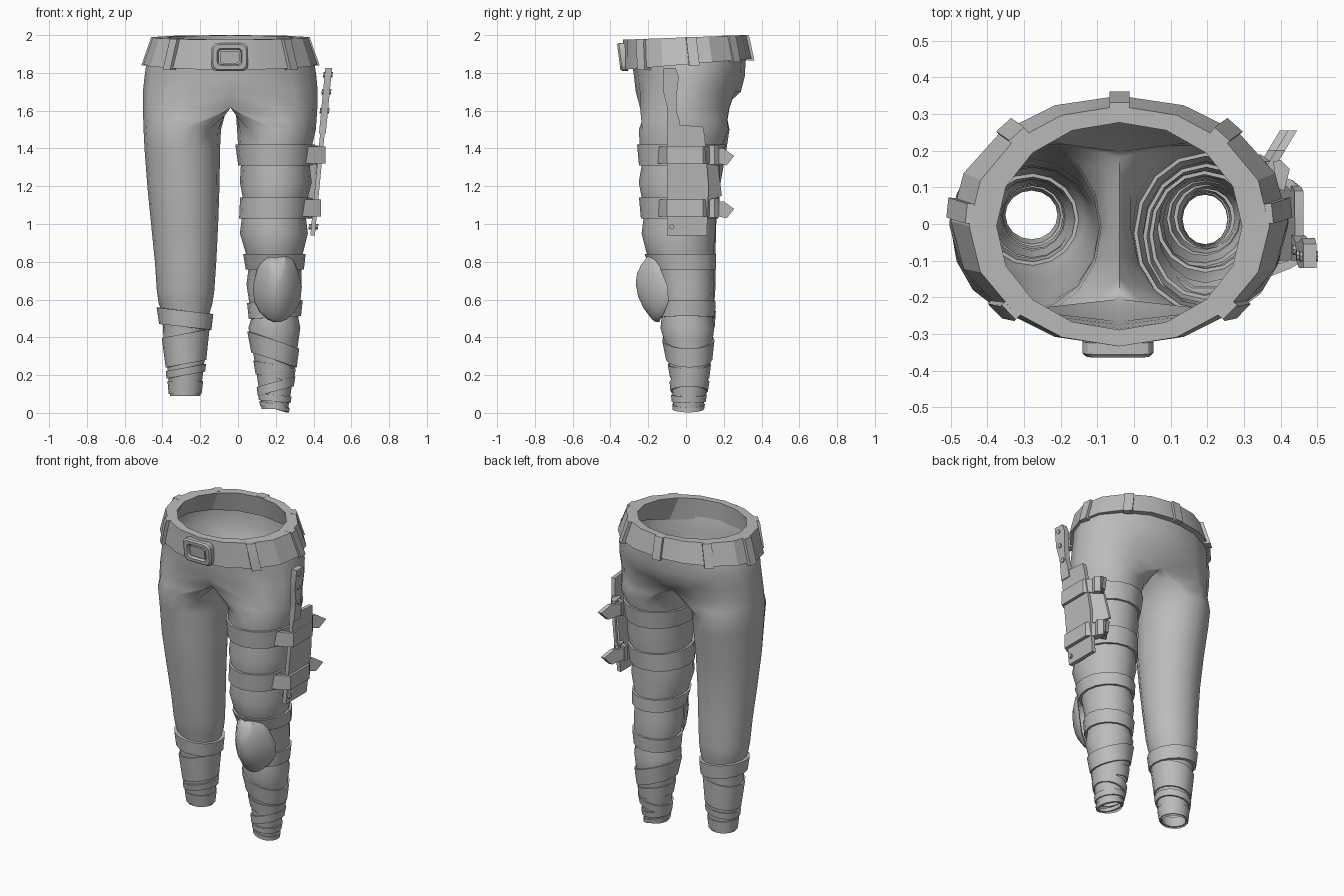
import bpy, bmesh, math
from mathutils import Vector

if "Cube" in bpy.data.objects:
    bpy.data.objects.remove(bpy.data.objects["Cube"])

N = 16
CX = -0.04  # body centre line
ANG = [2 * math.pi * i / N for i in range(N)]
gray = bpy.data.materials.new("cloth gray")
gray.diffuse_color = (0.5, 0.5, 0.5, 1)
gray.use_nodes = True
gray.node_tree.nodes["Principled BSDF"].inputs["Base Color"].default_value = gray.diffuse_color


def finish(name, bm, smooth=30):
    bmesh.ops.recalc_face_normals(bm, faces=bm.faces)
    me = bpy.data.meshes.new(name)
    bm.to_mesh(me)
    bm.free()
    me.materials.append(gray)
    ob = bpy.data.objects.new(name, me)
    bpy.context.collection.objects.link(ob)
    bpy.ops.object.select_all(action='DESELECT')
    ob.select_set(True)
    bpy.context.view_layer.objects.active = ob
    bpy.ops.object.shade_smooth_by_angle(angle=math.radians(smooth))
    return ob


def loft(bm, rings, closed=False):
    vs = [[bm.verts.new(p) for p in r] for r in rings]
    pairs = list(zip(vs, vs[1:])) + ([(vs[-1], vs[0])] if closed else [])
    for a, b in pairs:
        n = len(a)
        for i in range(n):
            bm.faces.new((a[i], a[(i + 1) % n], b[(i + 1) % n], b[i]))


def prism(name, pts, place):
    """Closed outline extruded between place(p, 0) and place(p, 1)."""
    bm = bmesh.new()
    a = [bm.verts.new(place(p, 0)) for p in pts]
    b = [bm.verts.new(place(p, 1)) for p in pts]
    bm.faces.new(a)
    bm.faces.new(b[::-1])
    for i in range(len(pts)):
        j = (i + 1) % len(pts)
        bm.faces.new((a[i], b[i], b[j], a[j]))
    return finish(name, bm)


# Leg sections: z, x min, x max, y min, y max
PLAIN = [(1.5, -.5, -.09, -.25, .23), (1.4, -.495, -.095, -.235, .215),
         (1.2, -.48, -.098, -.22, .18), (1.0, -.46, -.105, -.19, .16),
         (.8, -.44, -.115, -.16, .155), (.65, -.43, -.125, -.14, .155),
         (.58, -.42, -.135, -.125, .15), (.53, -.4, -.15, -.11, .135),
         (.4, -.395, -.165, -.1, .13), (.25, -.375, -.18, -.08, .12), (.09, -.36, -.2, -.05, .1)]
WRAPPED = [(1.5, -.005, .412, -.25, .225), (1.42, 0, .393, -.245, .195),
           (1.31, .015, .38, -.235, .18), (1.22, .01, .39, -.25, .18),
           (1.14, .025, .37, -.235, .165), (1.03, .02, .36, -.225, .155),
           (.95, .01, .37, -.235, .155), (.85, .04, .345, -.21, .145),
           (.76, .055, .335, -.17, .145), (.68, .045, .335, -.15, .15),
           (.58, .06, .33, -.13, .145), (.5, .07, .32, -.13, .14),
           (.45, .055, .33, -.135, .15), (.38, .07, .32, -.115, .14),
           (.2, .1, .295, -.08, .12), (.02, .125, .265, -.065, .09)]


def section(table, z):
    z = min(max(z, table[-1][0]), table[0][0])
    for a, b in zip(table, table[1:]):
        if b[0] <= z <= a[0]:
            t = (z - b[0]) / (a[0] - b[0])
            return [b[k] + (a[k] - b[k]) * t for k in range(1, 5)]


def leg_point(table, z, a, side=1, off=0):
    x0, x1, y0, y1 = section(table, z)
    return Vector(((x0 + x1) / 2 + side * ((x1 - x0) / 2 + off) * math.sin(a),
                   (y0 + y1) / 2 - ((y1 - y0) / 2 + off) * math.cos(a), z))


# Trousers: hip halves meet on the centre line, then split into legs
# z, half width, centre y, half depth, blend of the outer side towards the leg
bm = bmesh.new()
HIP = [(1.9, .425, .01, .31, 0), (1.85, .445, .015, .3, 0), (1.78, .455, .018, .293, 0),
       (1.7, .464, .012, .278, .15), (1.615, .466, -.004, .268, .42)]
for side, table in ((-1, PLAIN), (1, WRAPPED)):
    legs = [[leg_point(table, s[0], a, side) for a in ANG] for s in table]
    rings = []
    for z, rx, cy, ry, blend in HIP:
        r = []
        for i, a in enumerate(ANG):
            inner = i == 0 or i >= 8
            pull = .75 if inner and z < 1.65 else 1
            p = Vector((CX if inner else CX + side * rx * math.sin(a),
                        cy - ry * pull * math.cos(a), z))
            if not inner:
                p = p.lerp(Vector((*legs[0][i].xy, z)), blend)
            r.append(p)
        rings.append(r)
    # rounded crotch between the last hip ring and the thigh
    mid = [p.lerp(q, .55) for p, q in zip(rings[-1], legs[0])]
    for i in range(9, 16):
        mid[i].x = CX + side * (.03 + (.03 if i in (9, 15) else 0))
        mid[i].z = 1.575
    loft(bm, rings + [mid] + legs)
bmesh.ops.delete(bm, geom=[f for f in bm.faces if all(abs(v.co.x - CX) < 1e-5 for v in f.verts)],
                 context='FACES')
bmesh.ops.remove_doubles(bm, verts=bm.verts, dist=1e-4)
finish("trousers", bm, 70)


# Straps and cloth wraps following the legs, optionally tilted
def band(name, table, z1, z0, off=.014, tilt=0):
    def ring(z, o):
        x0, x1 = section(table, z)[:2]
        return [leg_point(table, max(z + tilt * (x1 - x0) / 2 * math.sin(a), 0), a, 1, o) for a in ANG]
    bm = bmesh.new()
    loft(bm, [ring(z1, -.01), ring(z1, off), ring(z0, off), ring(z0, -.01)], True)
    finish(name, bm)


for name, z1, z0, off, tilt in (
        ("thigh_strap_upper", 1.42, 1.31, .014, 0), ("thigh_strap_lower", 1.14, 1.03, .014, 0),
        ("knee_strap_upper", .84, .76, .014, 0), ("knee_strap_lower", .59, .505, .012, .06),
        ("shin_wrap_a", .385, .28, .01, -.36), ("shin_wrap_b", .255, .185, .006, -.2),
        ("shin_wrap_c", .165, .115, .01, .3), ("shin_wrap_d", .095, .06, .008, -.1),
        ("shin_wrap_e", .045, .02, .006, -.25)):
    band(name, WRAPPED, z1, z0, off, tilt)
for name, z1, z0, off, tilt in (
        ("cuff", .54, .455, .02, -.13), ("calf_wrap_a", .42, .26, .009, .2),
        ("calf_wrap_b", .24, .2, .01, .2), ("calf_wrap_c", .17, .1, .006, 0)):
    band(name, PLAIN, z1, z0, off, tilt)


# Belt: tilted ring, lower at the front
BOTTOM = (.46, .342, 0, .008)
TOP = (.41, .328, 1, -.006)


def belt_point(a, rx, ry, top, cy):
    y = cy - ry * math.cos(a)
    z = 1.988 + .037 * y if top else 1.845 + .085 * y
    return Vector((CX + rx * math.sin(a), y, z))


bm = bmesh.new()
loft(bm, [[belt_point(a, *p) for a in ANG] for p in
          (BOTTOM, TOP, (.335, .283, 1, -.006), (.42, .295, 0, .005))], True)
finish("belt", bm, 20)

# Belt loops
for k, deg in enumerate((46, 96, 138, 180, 222, 264, 314)):
    a = math.radians(deg)
    out = Vector((math.sin(a), -math.cos(a), 0))
    side = Vector((math.cos(a), math.sin(a), 0))
    lo = belt_point(a, *BOTTOM)
    hi = belt_point(a, *TOP)
    up = Vector((0, 0, 1))
    prof = [lo - out * .03 - up * .01, lo + out * .012 - up * .01, hi + out * .016 - up * .02,
            hi + out * .01, hi - out * .04, hi - out * .04 - up * .015]
    prism(f"belt_loop_{k}", prof, lambda p, t, s=side: p + s * (t - .5) * .055)


# Buckle: rounded frame with a recessed plate, leaning forward
def buckle_y(y, z):
    return y - .13 * (z - 1.884)


def rounded(w, h, y, r=.03):
    pts = []
    for q, (sx, sz) in enumerate(((1, 1), (-1, 1), (-1, -1), (1, -1))):
        for j in range(4):
            a = math.pi / 2 * (q + j / 3)
            z = 1.884 + sz * (h - r) + r * math.sin(a)
            pts.append((CX - .004 + sx * (w - r) + r * math.cos(a), buckle_y(y, z), z))
    return pts


bm = bmesh.new()
loft(bm, [rounded(.097, .074, -.315), rounded(.097, .074, -.346), rounded(.088, .066, -.356),
          rounded(.066, .046, -.356, .02), rounded(.06, .04, -.345, .02),
          rounded(.06, .04, -.315, .02)], True)
finish("buckle_frame", bm)
prism("buckle_plate", rounded(.052, .033, 0, .015),
      lambda p, t: Vector((p[0], buckle_y(-.315 - .033 * t, p[2]), p[2])))

# Knee pad: curved shield
HALF = [(.833, .05), (.81, .085), (.75, .11), (.67, .13), (.59, .122), (.53, .09), (.495, .05), (.48, .015)]
outline = [(w, z) for z, w in HALF] + [(-w, z) for z, w in HALF[::-1]]


def pad_ring(s, back):
    r = []
    for w, z in outline:
        dx, dz = w * s, (z - .69) * s
        r.append((.208 + dx, -.266 + 2.2 * dz * dz + 8.5 * dx * dx + back, .69 + dz))
    return r


bm = bmesh.new()
loft(bm, [pad_ring(.93, .04), pad_ring(1, .025), pad_ring(1, .008), pad_ring(.93, 0),
          pad_ring(.65, 0), pad_ring(.35, 0), pad_ring(.03, 0)])
bmesh.ops.holes_fill(bm, edges=[e for e in bm.edges if e.is_boundary and
                                all(abs(v.co.x - .208) < .02 and abs(v.co.z - .69) < .02 for v in e.verts)])
finish("knee_pad", bm, 35)


# Sheath and handle leaning outward on the thigh
def lean(thick, shift=0):
    return lambda p, t: Vector((.395 + shift + .096 * (p[1] - .94) + (t - .5) * thick, p[0], p[1]))


prism("sheath", [(-.1, .94), (.11, .94), (.12, 1.2), (.1, 1.46), (.09, 1.515), (-.035, 1.525),
                 (-.1, 1.5)], lean(.024))
prism("handle", [(-.1, 1.48), (-.03, 1.48), (-.035, 1.55), (-.05, 1.6), (-.05, 1.68), (-.038, 1.78),
                 (-.055, 1.825), (-.12, 1.825), (-.12, 1.7), (-.1, 1.62)], lean(.036))
prism("sheath_back_plate", [(.105, 1.12), (.14, 1.13), (.19, 1.15), (.17, 1.31), (.105, 1.32)],
      lambda p, t: Vector((.415 - (p[0] - .1) * .9 + .05 * (p[1] - 1.2) + .015 * t, p[0], p[1])))
for k, (y, z) in enumerate(((-.088, 1.79), (-.085, 1.7), (-.07, 1.6), (-.075, .985))):
    dot = [(y + .014 * math.cos(a), z + .014 * math.sin(a)) for a in ANG[::2]]
    prism(f"rivet_{k}", dot, lean(.05))

# Strap bridges over the sheath, clasps and loose pointed tails
for tag, zc, dx in (("upper", 1.365, 0), ("lower", 1.085, -.022)):
    prism(f"strap_bridge_{tag}",
          [(.33, -.16), (.43, -.12), (.462, -.1), (.462, .09), (.43, .12), (.35, .15), (.345, .13),
           (.42, .1), (.44, .07), (.44, -.09), (.42, -.1), (.33, -.13)],
          lambda p, t: Vector((p[0] + dx, p[1], zc + (t - .5) * .09)))
    prism(f"strap_clasp_{tag}", [(.39, .1), (.41, .09), (.425, .15), (.4, .175), (.38, .17)],
          lambda p, t: Vector((p[0] + dx, p[1], zc + (t - .5) * .1)))
    prism(f"strap_tail_{tag}", [(.13, .03), (.2, .035), (.255, -.005), (.215, -.055), (.13, -.035)],
          lambda p, t: Vector((.345 + dx + (p[0] - .13) * .6 + .025 * t, p[0], zc + p[1])))
